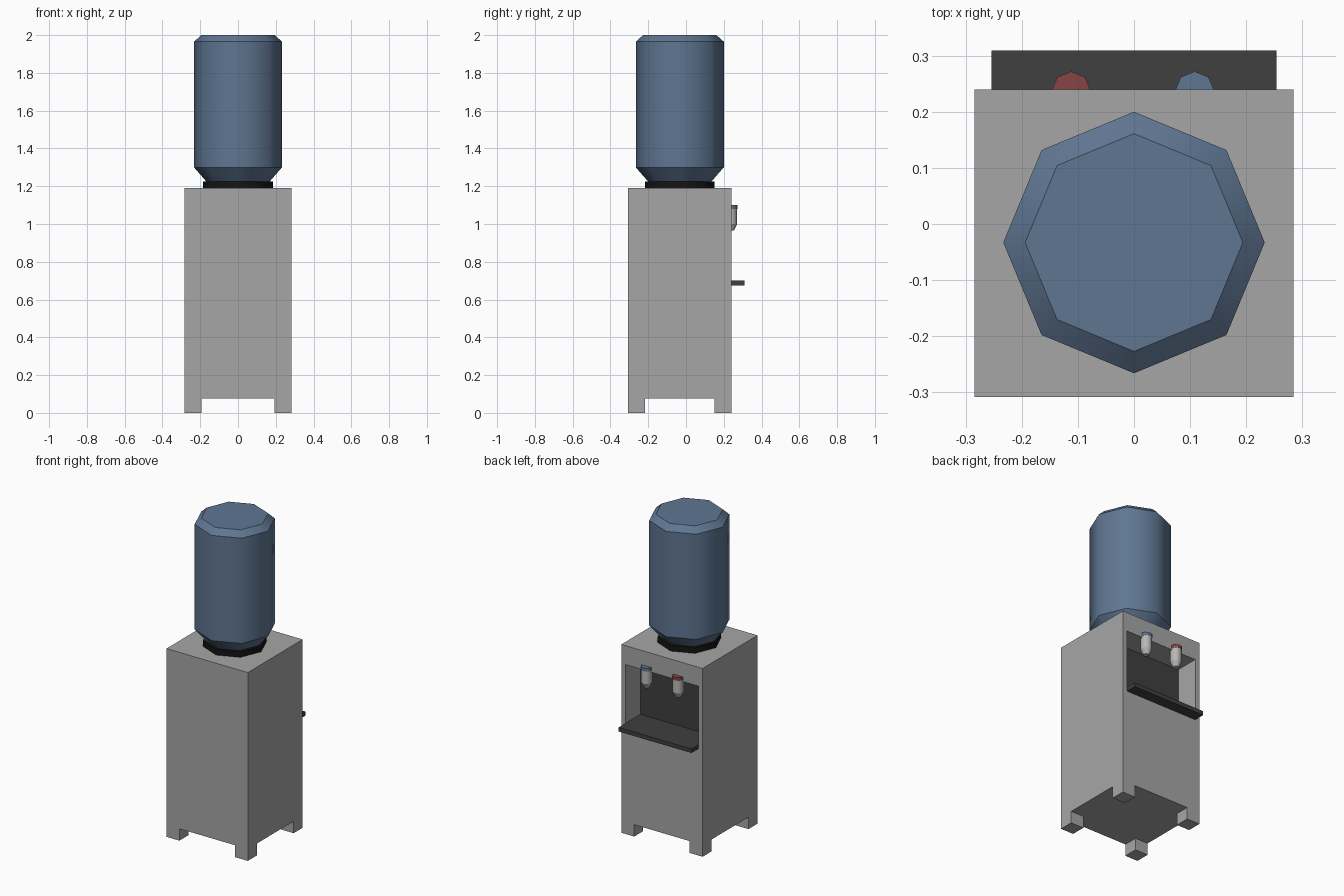
import bpy, bmesh, math
from mathutils import Vector

if "Cube" in bpy.data.objects:
    bpy.data.objects.remove(bpy.data.objects["Cube"])


def mat(name, rgb):
    m = bpy.data.materials.new(name)
    m.diffuse_color = (*rgb, 1)
    m.use_nodes = True
    m.node_tree.nodes["Principled BSDF"].inputs["Base Color"].default_value = m.diffuse_color
    return m


GREY = mat("cabinet grey", (0.38, 0.38, 0.38))
DARK = mat("dark grey", (0.05, 0.05, 0.05))
BLACK = mat("black", (0.007, 0.007, 0.007))
BLUE = mat("water blue", (0.114, 0.18, 0.285))
RED = mat("hot red", (0.25, 0.06, 0.06))
LIGHT = mat("tap light grey", (0.48, 0.48, 0.48))


def finish(bm, name, mats):
    bmesh.ops.recalc_face_normals(bm, faces=bm.faces)
    me = bpy.data.meshes.new(name)
    bm.to_mesh(me)
    bm.free()
    for m in mats:
        me.materials.append(m)
    ob = bpy.data.objects.new(name, me)
    bpy.context.collection.objects.link(ob)
    return ob


def box_bm(x0, x1, y0, y1, z0, z1):
    bm = bmesh.new()
    bmesh.ops.create_cube(bm, size=1)
    for v in bm.verts:
        v.co = Vector((x1 if v.co.x > 0 else x0,
                       y1 if v.co.y > 0 else y0,
                       z1 if v.co.z > 0 else z0))
    return bm


def lathe(name, profile, cx, cy, material, n=8):
    """Eight-sided turned part; smooth around, sharp at each ring."""
    bm = bmesh.new()
    rings = [[bm.verts.new((cx + r * math.cos(2 * math.pi * i / n),
                            cy + r * math.sin(2 * math.pi * i / n), z))
              for i in range(n)] for r, z in profile]
    for a, b in zip(rings, rings[1:]):
        for i in range(n):
            j = (i + 1) % n
            bm.faces.new((a[i], a[j], b[j], b[i])).smooth = True
    bm.faces.new(rings[0][::-1])
    bm.faces.new(rings[-1])
    for e in bm.edges:
        if abs(e.verts[0].co.z - e.verts[1].co.z) < 1e-5:
            e.smooth = False
    return finish(bm, name, [material])


# cabinet with four corner feet and a recessed dispensing bay at the back
X, Y0, Y1, FOOT = 0.284, -0.308, 0.24, 0.09
bm = box_bm(-X, X, Y0, Y1, 0.075, 1.19)
bm.normal_update()
bay = next(f for f in bm.faces if f.normal.y > 0.9)
bmesh.ops.inset_individual(bm, faces=[bay], thickness=0.03)
for v in bay.verts:
    v.co.x = math.copysign(0.254, v.co.x)
    v.co.z = 1.07 if v.co.z > 0.63 else 0.68
back = bmesh.ops.extrude_discrete_faces(bm, faces=[bay])["faces"][0]
for v in back.verts:
    v.co.y -= 0.15
back.material_index = 1


def bottom_faces():
    bm.normal_update()
    return [f for f in bm.faces if f.normal.z < -0.9 and f.calc_center_median().z < 0.1]


for co, no in (((-X + FOOT, 0, 0), (1, 0, 0)), ((X - FOOT, 0, 0), (1, 0, 0)),
               ((0, Y0 + FOOT, 0), (0, 1, 0)), ((0, Y1 - FOOT, 0), (0, 1, 0))):
    fs = bottom_faces()
    geom = list({g for f in fs for g in (f, *f.edges, *f.verts)})
    bmesh.ops.bisect_plane(bm, geom=geom, plane_co=co, plane_no=no)
cy = (Y0 + Y1) / 2
for f in bottom_faces():
    c = f.calc_center_median()
    if abs(c.x) > X - FOOT and abs(c.y - cy) > (Y1 - Y0) / 2 - FOOT:
        foot = bmesh.ops.extrude_face_region(bm, geom=[f])["geom"]
        bmesh.ops.translate(bm, vec=(0, 0, -0.075),
                            verts=[g for g in foot if isinstance(g, bmesh.types.BMVert)])
        bmesh.ops.delete(bm, geom=[f], context='FACES_ONLY')
finish(bm, "cabinet", [GREY, DARK])

# drip tray
finish(box_bm(-0.254, 0.254, 0.092, 0.309, 0.674, 0.70), "drip_tray", [DARK])

# bottle and collar
lathe("bottle", [(0.165, 1.222), (0.233, 1.30), (0.233, 1.965), (0.194, 2.0)],
      0, -0.033, BLUE)
lathe("bottle_collar", [(0.185, 1.188), (0.185, 1.225)], 0, -0.033, BLACK)

# taps with coloured caps
for name, x, col in (("hot", -0.112, RED), ("cold", 0.108, BLUE)):
    lathe(name + "_tap", [(0.018, 0.966), (0.034, 1.0), (0.034, 1.08)], x, 0.237, LIGHT)
    lathe(name + "_tap_cap", [(0.035, 1.08), (0.035, 1.10)], x, 0.237, col)
